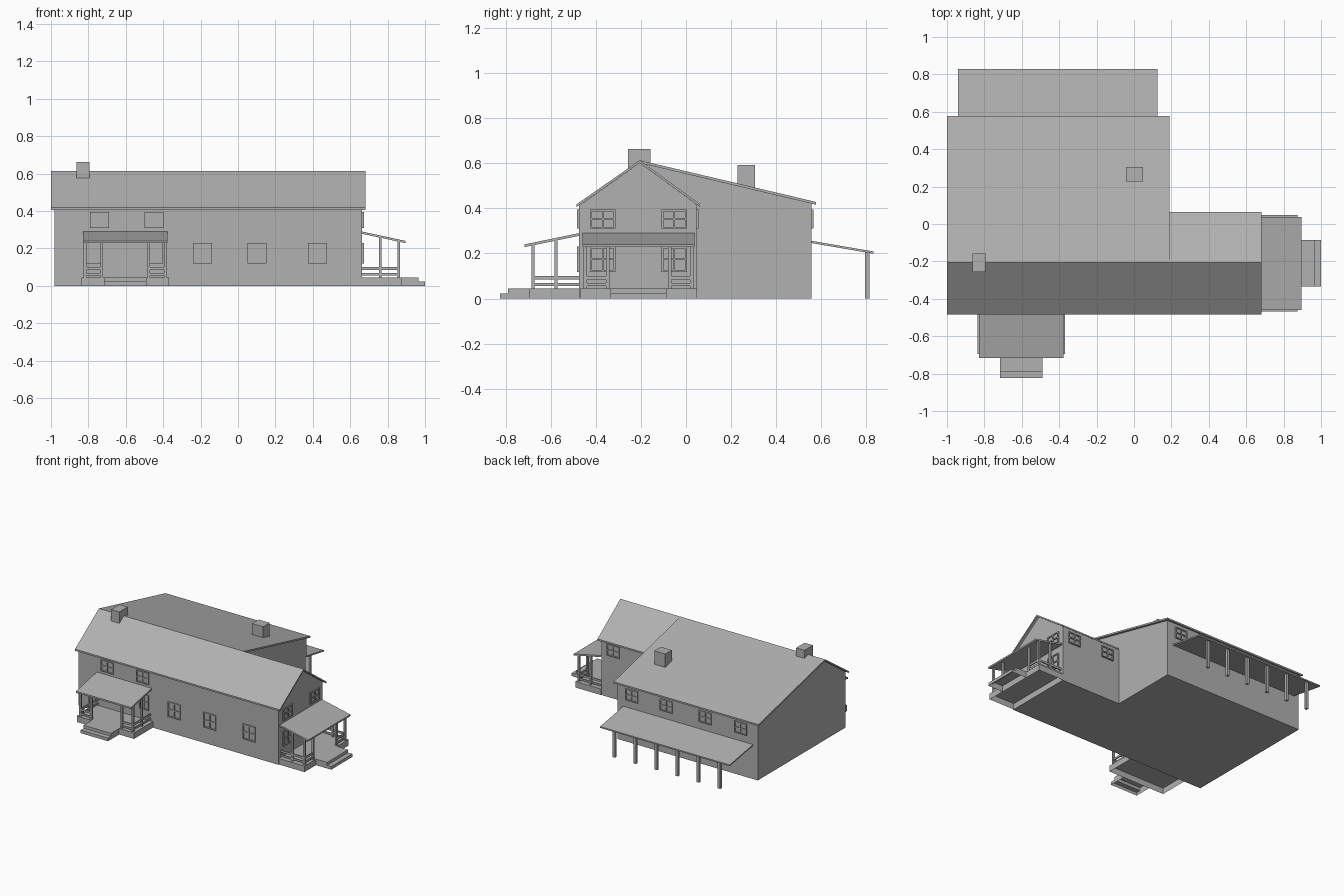
import bpy, bmesh

if "Cube" in bpy.data.objects:
    bpy.data.objects.remove(bpy.data.objects["Cube"])

# wall frames: map (along wall, outward, up) to world
FRONT = lambda u, v, z: (u, -0.474 - v, z)
RIGHT = lambda u, v, z: (0.664 + v, u, z)
BACK = lambda u, v, z: (u, 0.557 + v, z)
WING_BACK = lambda u, v, z: (u, 0.046 + v, z)
WORLD = lambda x, y, z: (x, y, z)

grey = bpy.data.materials.new("grey")
grey.diffuse_color = (0.44, 0.44, 0.44, 1)
grey.use_nodes = True
grey.node_tree.nodes["Principled BSDF"].inputs["Base Color"].default_value = grey.diffuse_color


def prism(bm, profile, a, b, frame=WORLD):
    """Extrude a (second, third axis) profile along the first axis."""
    ends = [[bm.verts.new(frame(t, p, z)) for p, z in profile] for t in (a, b)]
    bm.faces.new(ends[0])
    bm.faces.new(ends[1][::-1])
    n = len(profile)
    for i in range(n):
        j = (i + 1) % n
        bm.faces.new((ends[0][i], ends[0][j], ends[1][j], ends[1][i]))


def box(bm, u, v, z, frame=WORLD):
    prism(bm, [(v[0], z[0]), (v[1], z[0]), (v[1], z[1]), (v[0], z[1])], u[0], u[1], frame)


def finish(name, bm, open_bottom=False):
    bmesh.ops.recalc_face_normals(bm, faces=bm.faces)
    if open_bottom:
        low = [f for f in bm.faces if all(v.co.z < 0.001 for v in f.verts)]
        bmesh.ops.delete(bm, geom=low, context='FACES')
    me = bpy.data.meshes.new(name)
    bm.to_mesh(me)
    bm.free()
    me.materials.append(grey)
    ob = bpy.data.objects.new(name, me)
    bpy.context.collection.objects.link(ob)


def prism_obj(name, profile, a, b, frame=WORLD):
    bm = bmesh.new()
    prism(bm, profile, a, b, frame)
    finish(name, bm)


def slab(top, t=0.012):
    return top + [(p, z - t) for p, z in reversed(top)]


# house walls: long-sloped main block and lower gabled wing
prism_obj("main_walls", [(-0.474, 0), (-0.474, 0.412), (-0.205, 0.601),
                         (0.557, 0.421), (0.557, 0)], -0.98, 0.172)
prism_obj("wing_walls", [(-0.474, 0), (-0.474, 0.412), (-0.205, 0.601),
                         (0.046, 0.418), (0.046, 0)], 0.172, 0.664)

# roofs
prism_obj("main_roof", slab([(-0.485, 0.418), (-0.205, 0.613), (0.577, 0.428)]), -1.0, 0.19)
prism_obj("wing_roof", slab([(-0.485, 0.418), (-0.205, 0.613), (0.063, 0.418)]), 0.19, 0.683)

# chimneys
for name, u, v, z in (("ridge_chimney", (-0.863, -0.795), (-0.257, -0.158), (0.55, 0.662)),
                      ("rear_chimney", (-0.043, 0.047), (0.228, 0.305), (0.46, 0.592))):
    bm = bmesh.new()
    box(bm, u, v, z)
    finish(name, bm)


def window(name, frame, c, w, z0, z1):
    """Four-pane window: frame, cross bars and a recessed pane."""
    bm = bmesh.new()
    b, h = 0.008, w / 2
    out, m = (-0.004, 0.009), (z0 + z1) / 2
    for u in (c - h + b / 2, c, c + h - b / 2):
        box(bm, (u - b / 2, u + b / 2), out, (z0, z1), frame)
    for z in (z0 + b / 2, m, z1 - b / 2):
        box(bm, (c - h, c + h), out, (z - b / 2, z + b / 2), frame)
    box(bm, (c - h, c + h), (-0.004, 0.002), (z0, z1), frame)
    finish(name, bm)


UP, LOW = (0.31, 0.395), (0.118, 0.23)
for c in (-0.741, -0.45):
    window("front_upper_window", FRONT, c, 0.102, *UP)
for c in (-0.19, 0.102, 0.425):
    window("front_lower_window", FRONT, c, 0.102, *LOW)
for c in (-0.772, -0.438):
    window("front_porch_window", FRONT, c, 0.075, *LOW)
for c in (-0.369, -0.052):
    window("side_upper_window", RIGHT, c, 0.112, *UP)
    window("side_lower_window", RIGHT, c, 0.112, *LOW)
for c in (0.055, -0.23, -0.55, -0.84):
    window("back_window", BACK, c, 0.102, *UP)
for c in (0.275, 0.565):
    window("wing_back_window", WING_BACK, c, 0.102, *UP)


def porch(name, wall, c, su, sv):
    """Entry porch with hollow deck, two steps, posts, rails and sloping roof."""
    frame = lambda u, v, z: wall(c + u * su, v * sv, z)
    bm = bmesh.new()
    box(bm, (-0.235, 0.235), (0, 0.222), (0, 0.045), frame)
    finish(name + "_deck", bm, True)

    bm = bmesh.new()
    prism(bm, [(0.222, 0), (0.222, 0.045), (0.318, 0.045), (0.318, 0.023),
               (0.354, 0.023), (0.354, 0)], -0.1125, 0.1125, frame)
    finish(name + "_steps", bm, True)

    prism_obj(name + "_roof", slab([(0, 0.29), (0.245, 0.24)]), -0.226, 0.226, frame)

    posts, rails = bmesh.new(), bmesh.new()
    r = 0.007
    for s in (-1, 1):
        for u, v in ((0.215, 0.207), (0.125, 0.207), (0.215, 0.103)):
            box(posts, (s * u - r, s * u + r), (v - r, v + r),
                (0.045, 0.282 - 0.2 * v), frame)
        for z in ((0.055, 0.068), (0.085, 0.1)):
            box(rails, (s * 0.17 - 0.045, s * 0.17 + 0.045), (0.203, 0.211), z, frame)
            box(rails, (s * 0.215 - 0.004, s * 0.215 + 0.004), (0, 0.207), z, frame)
    finish(name + "_posts", posts)
    finish(name + "_rails", rails)


porch("front_porch", FRONT, -0.603, 1.0, 0.99)
porch("side_porch", RIGHT, -0.21, 1.1, 0.949)

# long back veranda on six posts
prism_obj("veranda_roof", slab([(0.55, 0.257), (0.83, 0.209)], 0.01), -0.94, 0.125)
bm = bmesh.new()
for i in range(6):
    x = -0.84 + i * 0.173
    box(bm, (x - 0.01, x + 0.01), (0.794, 0.813), (0, 0.206))
finish("veranda_posts", bm)
